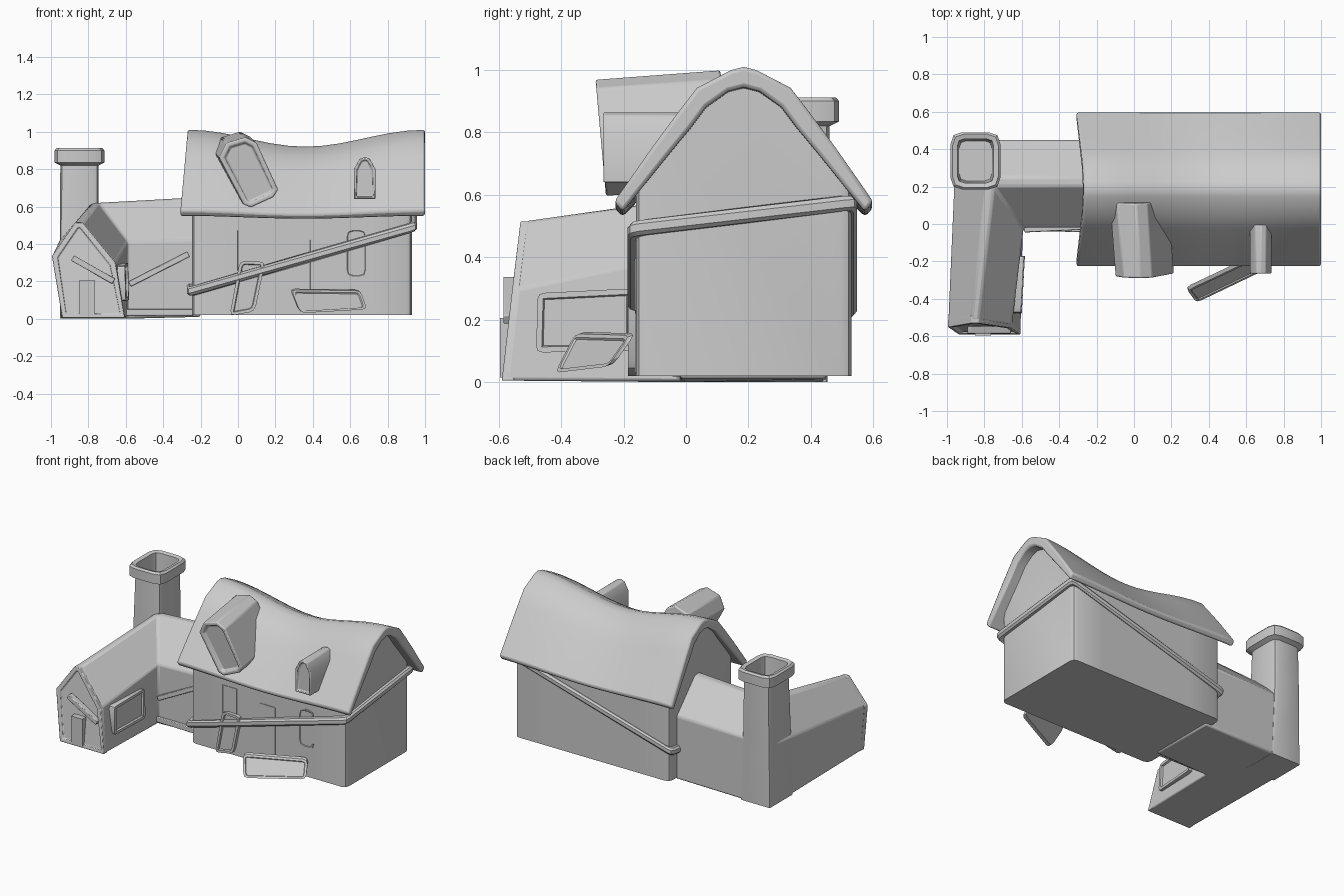
import bpy, bmesh, math
from mathutils import Vector as V

if "Cube" in bpy.data.objects:
    bpy.data.objects.remove(bpy.data.objects["Cube"])


def finish(bm, name, bevel=0.0, angle=30):
    bmesh.ops.recalc_face_normals(bm, faces=bm.faces[:])
    me = bpy.data.meshes.new(name)
    bm.to_mesh(me)
    bm.free()
    ob = bpy.data.objects.new(name, me)
    bpy.context.collection.objects.link(ob)
    if bevel:
        m = ob.modifiers.new("bevel", 'BEVEL')
        m.width, m.segments, m.limit_method = bevel, 2, 'ANGLE'
        m.angle_limit = math.radians(35)
    bpy.ops.object.select_all(action='DESELECT')
    ob.select_set(True)
    bpy.context.view_layer.objects.active = ob
    bpy.ops.object.shade_smooth_by_angle(angle=math.radians(angle))
    return ob


def loft(name, rings, bevel=0.0, loop=False):
    """Skin a list of equal-length closed rings; cap the ends unless looped."""
    bm = bmesh.new()
    vs = [[bm.verts.new(p) for p in r] for r in rings]
    n = len(vs[0])
    pairs = list(zip(vs, vs[1:])) + ([(vs[-1], vs[0])] if loop else [])
    for a, b in pairs:
        for i in range(n):
            j = (i + 1) % n
            bm.faces.new((a[i], a[j], b[j], b[i]))
    if not loop:
        bm.faces.new(vs[0])
        bm.faces.new(vs[-1])
    return finish(bm, name, bevel)


def rounded(pts, r):
    """Cut each corner of a polygon with a three-point round."""
    out = []
    for i, p in enumerate(pts):
        p = V(p)
        a = p + (V(pts[i - 1]) - p).normalized() * r
        b = p + (V(pts[(i + 1) % len(pts)]) - p).normalized() * r
        out += [a, (a + b + p * 2) / 4, b]
    return out


def framed(name, pts, back, width=0.018, recess=0.012, bevel=0.0):
    """Prism from a front outline, its front face turned into a rim and pane."""
    bm = bmesh.new()
    f = [bm.verts.new(p) for p in pts]
    b = [bm.verts.new(V(p) + V(back)) for p in pts]
    front = bm.faces.new(f)
    bm.faces.new(b)
    for i in range(len(f)):
        j = (i + 1) % len(f)
        bm.faces.new((f[i], f[j], b[j], b[i]))
    bmesh.ops.recalc_face_normals(bm, faces=bm.faces[:])
    if width:
        bmesh.ops.inset_individual(bm, faces=[front], thickness=width)
        bmesh.ops.inset_individual(bm, faces=[front], thickness=0.004, depth=-recess)
    return finish(bm, name, bevel)


def xz(pts, y):
    return [(x, y, z) for x, z in pts]


def beam(name, p, q, w, depth):
    """Board on a front wall, from p to q."""
    p, q = V(p), V(q)
    d = (q - p).normalized()
    s = V((-d.z, 0, d.x)) * w / 2
    framed(name, [p + s, q + s, q - s, p - s], (0, depth, 0), 0, 0, 0.004)


# main house: shared sag of ridge and eaves
YC = 0.185
def sag(x, z):
    t = min(1, abs(x - 0.35) / 0.65)
    c = 0.5 + 0.5 * math.cos(math.pi * t)
    k = max(0, min(1, (z - 0.55) / 0.4))
    return z - c * (0.015 + 0.075 * k)


def section(x, half, lean=0.0):
    full = half + [(-d, z) for d, z in reversed(half) if d > 0]
    return [(x + lean * max(0, z - 0.55), YC + d, sag(x, z)) for d, z in full]


# roof shell
top = [(0, 1.01), (0.04, 1.0), (0.15, 0.943), (0.21, 0.865), (0.29, 0.757), (0.415, 0.578)]
low = [(0, 0.945), (0.05, 0.932), (0.12, 0.882), (0.17, 0.815), (0.24, 0.73), (0.388, 0.545)]
rings = []
for i in range(15):
    x = -0.31 + 1.31 * i / 14
    lean = 0.09 * (1 - i / 14) ** 2
    o = section(x, list(reversed(top)), lean)
    u = section(x, list(reversed(low)), lean)
    half = len(o) // 2
    rings.append(None)
    def run(h):
        pts = [(-d, z) for d, z in reversed(h) if d > 0] + h
        return [(x + lean * (z - 0.55), YC + d, sag(x, z)) for d, z in pts]
    rings[-1] = run(top) + run(low)[::-1]
loft("main_roof", rings, 0.012)

# walls with chamfered corners and gables
rings = []
for x, w in [(-0.245, 0.31), (-0.235, 0.335), (-0.21, 0.345), (0, 0.345), (0.2, 0.345),
             (0.35, 0.345), (0.5, 0.345), (0.7, 0.345), (0.9, 0.345), (0.92, 0.335), (0.93, 0.31)]:
    h = [(0, 0.972), (0.12, 0.912), (0.24, 0.775), (w, 0.62 if w > 0.32 else 0.66), (w, 0.02)]
    rings.append([(x, YC + d, sag(x, z) if z > 0.1 else z)
                  for d, z in [(-d, z) for d, z in reversed(h) if d > 0] + h])
loft("main_walls", rings)

# tilted belt around the walls
def belt_z(x, y):
    return 0.14 + (x + 0.26) * 0.292 + (y + 0.18) * 0.123
corners = [(-0.25, -0.165), (0.935, -0.165), (0.935, 0.525), (-0.25, 0.525)]
path = rounded([(x, y, 0) for x, y in corners], 0.03)
rings = []
for p in path:
    out = V((math.copysign(1, p.x - 0.35), math.copysign(1, p.y - 0.18), 0))
    rings.append([p + out * a + V((0, 0, belt_z(p.x, p.y) + b)) for a, b in
                  [(-0.02, -0.024), (0.012, -0.024), (0.022, -0.012), (0.022, 0.012), (0.012, 0.024), (-0.02, 0.024)]])
loft("belt", rings, 0, True)

# L-shaped side wing
gable = [(-0.94, -0.59, 0.005), (-0.995, -0.552, 0.335), (-0.87, -0.53, 0.515),
         (-0.83, -0.53, 0.515), (-0.655, -0.556, 0.30), (-0.605, -0.59, 0.005)]
loft("side_wing", [
    [V(p) + V((0, 0.014, 0)) for p in gable],
    [(-0.95, 0.45, 0), (-0.95, 0.45, 0.43), (-0.785, 0.25, 0.615),
     (-0.75, 0.2, 0.62), (-0.59, -0.02, 0.41), (-0.595, -0.02, 0)],
    [(-0.2, 0.45, 0.01), (-0.2, 0.45, 0.44), (-0.2, 0.25, 0.65),
     (-0.2, 0.2, 0.65), (-0.2, -0.02, 0.42), (-0.2, -0.02, 0.01)]], 0.012)
framed("wing_gable_trim", gable, (0, 0.04, 0), 0.03, 0.012, 0.004)

# chimney with hollow cap
def rect(x0, x1, y0, y1, z, r):
    return rounded([(x0, y0, z), (x1, y0, z), (x1, y1, z), (x0, y1, z)], r)
loft("chimney", [
    rect(-0.953, -0.73, 0.2, 0.453, 0.0, 0.01),
    rect(-0.953, -0.745, 0.21, 0.46, 0.5, 0.03),
    rect(-0.95, -0.745, 0.22, 0.46, 0.82, 0.04),
    rect(-0.98, -0.715, 0.185, 0.49, 0.835, 0.06),
    rect(-0.98, -0.715, 0.185, 0.49, 0.9, 0.06),
    rect(-0.97, -0.725, 0.195, 0.48, 0.912, 0.06),
    rect(-0.945, -0.75, 0.22, 0.455, 0.905, 0.04),
    rect(-0.935, -0.76, 0.23, 0.445, 0.7, 0.04)])

# roof dormers
big = [(-0.10, 0.86), (-0.06, 0.94), (0.04, 0.97), (0.10, 0.94), (0.215, 0.69),
       (0.19, 0.65), (0.07, 0.595), (0.03, 0.61)]
framed("large_dormer", [(x, -0.29 + (0.97 - z) * 0.09, z) for x, z in big], (-0.03, 0.4, 0.03), 0.028, 0.02, 0.008)
small = [(0.62, 0.64), (0.735, 0.64), (0.735, 0.80), (0.705, 0.855), (0.68, 0.865), (0.65, 0.855), (0.62, 0.80)]
framed("small_dormer", xz(small, -0.265), (0, 0.26, 0), 0.015, 0.015, 0.005)

# openings on the main front wall
for name, (x0, x1, z0, z1), r in [("upper_window", (-0.01, 0.105, 0.25, 0.48), 0.003),
                                  ("front_door", (0.28, 0.395, 0.03, 0.43), 0.003),
                                  ("round_window", (0.575, 0.69, 0.22, 0.48), 0.04)]:
    framed(name, rounded(xz([(x0, z0), (x1, z0), (x1, z1), (x0, z1)], -0.164), r), (0, 0.03, 0), 0.008, 0.003)

# crooked window, loose shutter, wing window
framed("crooked_window", rounded(xz([(0.01, 0.31), (0.145, 0.305), (0.09, 0.04), (-0.045, 0.015)], -0.185), 0.03),
       (0, 0.04, 0), 0.016, 0.012)
framed("loose_shutter", rounded([(0.285, -0.355, 0.155), (0.655, -0.18, 0.15), (0.69, -0.25, 0.05), (0.335, -0.42, 0.03)], 0.03),
       (-0.008, 0.018, 0.006), 0.014, 0.006)
framed("wing_window", rounded([(-0.605, -0.475, 0.285), (-0.588, -0.17, 0.30), (-0.583, -0.17, 0.10), (-0.6, -0.48, 0.095)], 0.02),
       (-0.06, 0, 0), 0.018, 0.012)

# wing door, nailed boards and foot rail
framed("wing_door", [(-0.85, -0.595, 0.015), (-0.765, -0.595, 0.015), (-0.765, -0.595, 0.205), (-0.85, -0.595, 0.205)],
       (0, 0.04, 0), 0, 0)
beam("gable_board", (-0.885, -0.585, 0.325), (-0.665, -0.585, 0.20), 0.032, 0.04)
beam("wall_board", (-0.58, -0.045, 0.185), (-0.265, -0.03, 0.345), 0.03, 0.04)
beam("foot_rail", (-0.6, -0.035, 0.035), (-0.24, -0.045, 0.035), 0.035, 0.04)
